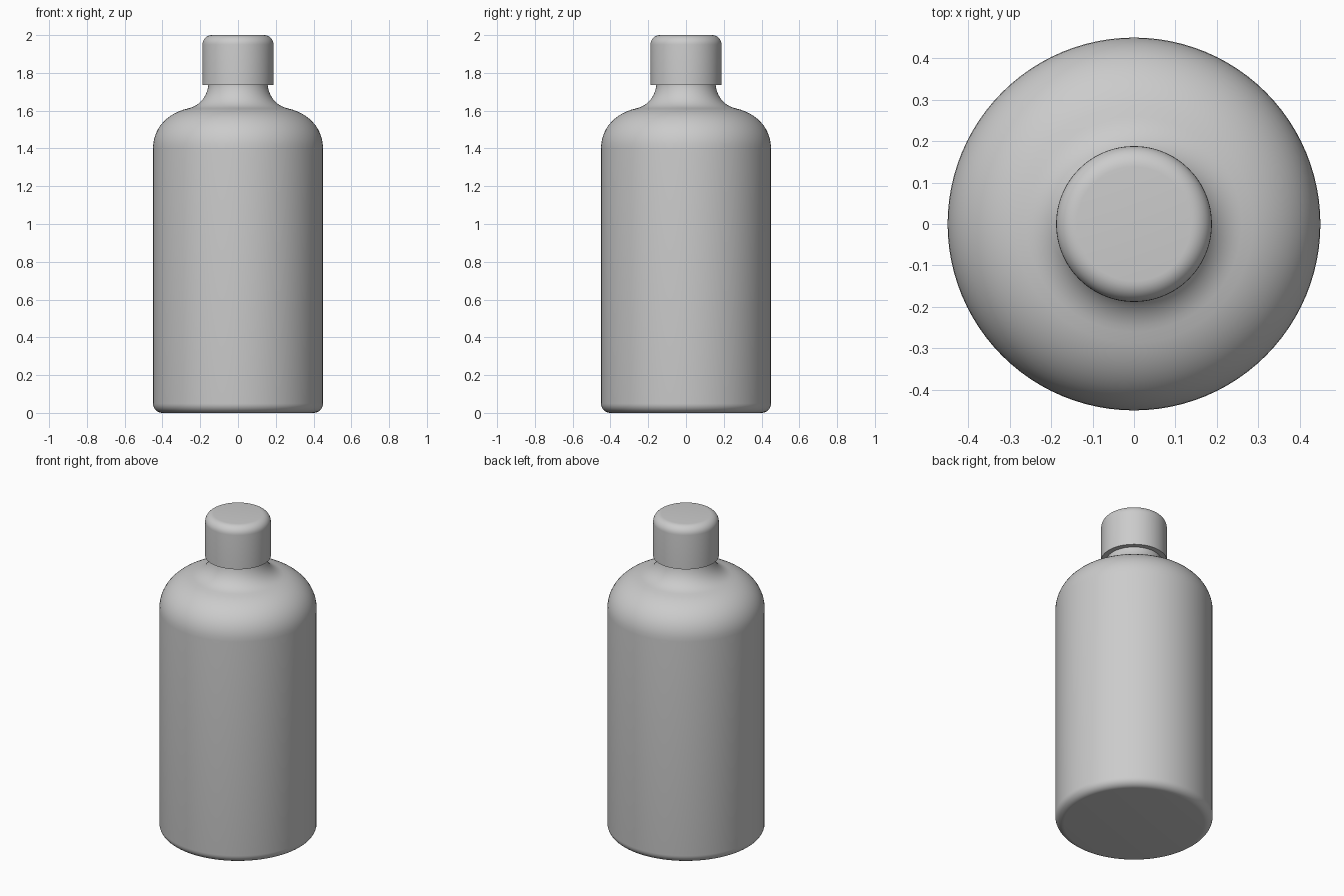
import bpy
import bmesh
from math import sin, cos, pi
from mathutils import Vector
from mathutils.geometry import interpolate_bezier

if "Cube" in bpy.data.objects:
    bpy.data.objects.remove(bpy.data.objects["Cube"])

SEGMENTS = 96

# One plain grey for the whole bottle
grey = bpy.data.materials.new("light_grey")
grey.use_nodes = True
colour = (0.6, 0.6, 0.6, 1)
grey.diffuse_color = colour
grey.node_tree.nodes["Principled BSDF"].inputs["Base Color"].default_value = colour


def curve(*points):
    """Cubic segment as (radius, height) pairs."""
    pts = interpolate_bezier(*[Vector((r, z, 0)) for r, z in points], 13)
    return [(p.x, p.y) for p in pts]


def fillet(r, z, size, start, steps=8):
    """Quarter round about a centre, from a start angle, anticlockwise."""
    angles = [start + pi / 2 * i / steps for i in range(steps + 1)]
    return [(r + size * cos(a), z + size * sin(a)) for a in angles]


def lathe(name, profile):
    """Revolve a profile about z and close both ends."""
    bm = bmesh.new()
    rings = []
    for r, z in profile:
        rings.append([bm.verts.new((r * cos(2 * pi * i / SEGMENTS),
                                    r * sin(2 * pi * i / SEGMENTS), z))
                      for i in range(SEGMENTS)])
    for low, high in zip(rings, rings[1:]):
        for i in range(SEGMENTS):
            j = (i + 1) % SEGMENTS
            bm.faces.new((low[i], low[j], high[j], high[i]))
    bm.faces.new(rings[0][::-1])
    bm.faces.new(rings[-1])
    mesh = bpy.data.meshes.new(name)
    bm.to_mesh(mesh)
    bm.free()
    mesh.materials.append(grey)
    obj = bpy.data.objects.new(name, mesh)
    bpy.context.collection.objects.link(obj)
    bpy.ops.object.select_all(action='DESELECT')
    obj.select_set(True)
    bpy.context.view_layer.objects.active = obj
    bpy.ops.object.shade_smooth_by_angle(angle=pi / 6)
    return obj


# Body: rounded foot, straight wall, domed shoulder, flared neck
shoulder = curve((0.45, 1.4), (0.45, 1.51), (0.37, 1.59), (0.26, 1.613))
neck = curve((0.26, 1.613), (0.2, 1.628), (0.165, 1.675), (0.157, 1.735))
lathe("bottle_body", fillet(0.4, 0.05, 0.05, -pi / 2)
      + shoulder + neck[1:] + [(0.157, 1.8)])

# Cap: straight skirt with a rounded top edge
lathe("bottle_cap", [(0.188, 1.735)] + fillet(0.138, 1.95, 0.05, 0))
